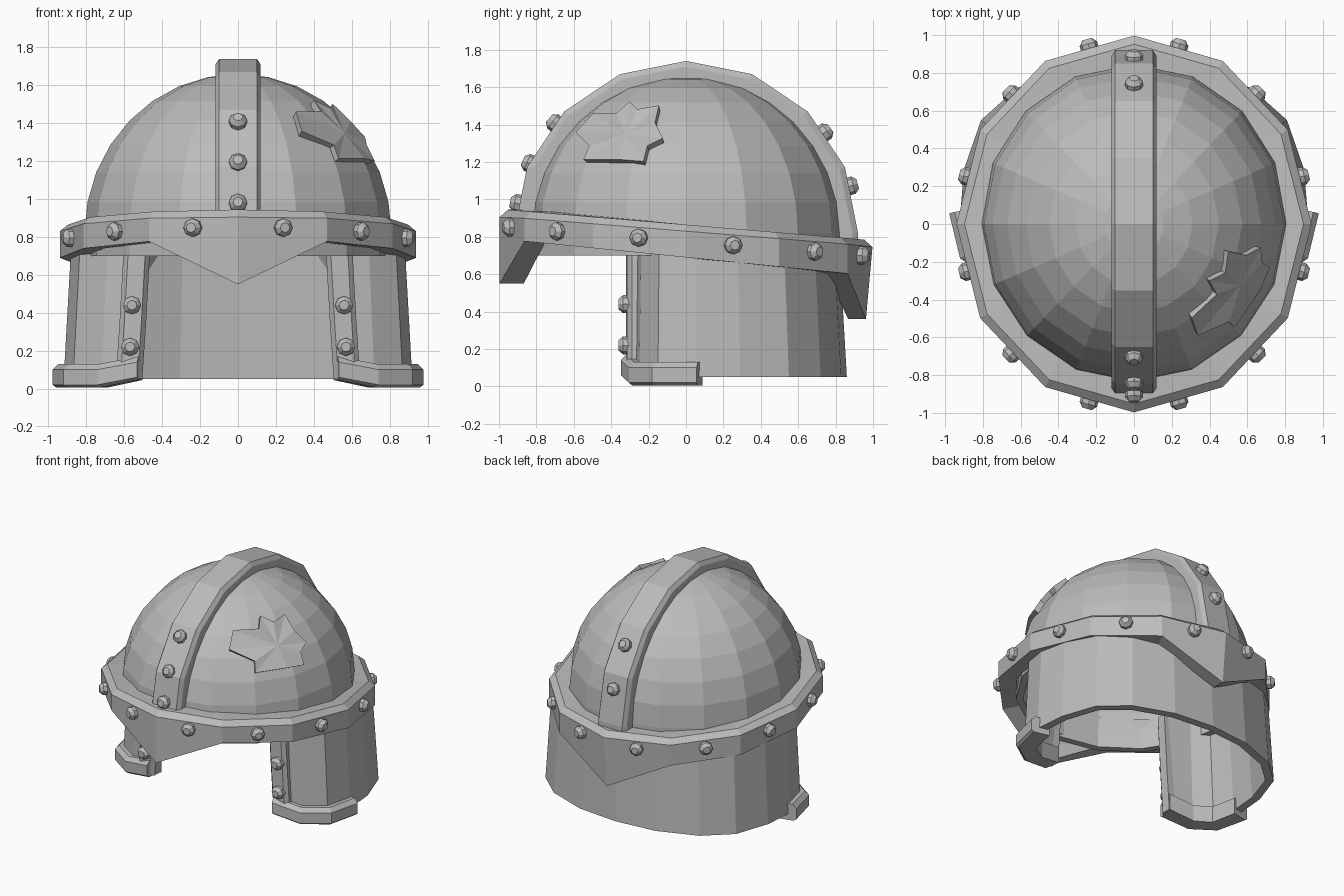
import bpy, bmesh
from math import sin, cos, radians, sqrt
from mathutils import Vector

if "Cube" in bpy.data.objects:
    bpy.data.objects.remove(bpy.data.objects["Cube"])

steel = bpy.data.materials.new("steel grey")
steel.use_nodes = True
steel.diffuse_color = (0.5, 0.5, 0.5, 1)
steel.node_tree.nodes["Principled BSDF"].inputs["Base Color"].default_value = (0.5, 0.5, 0.5, 1)


def loft(bm, sections, ring=False):
    """Bridge equal closed cross-sections; cap the ends unless they form a ring."""
    rows = [[bm.verts.new(p) for p in s] for s in sections]
    n = len(rows[0])
    for i in range(len(rows) if ring else len(rows) - 1):
        a, b = rows[i], rows[(i + 1) % len(rows)]
        for j in range(n):
            bm.faces.new((a[j], a[(j + 1) % n], b[(j + 1) % n], b[j]))
    if not ring:
        bm.faces.new(rows[0][::-1])
        bm.faces.new(rows[-1])


def finish(name, bm, mirror=False):
    bmesh.ops.recalc_face_normals(bm, faces=bm.faces)
    mesh = bpy.data.meshes.new(name)
    bm.to_mesh(mesh)
    bm.free()
    mesh.materials.append(steel)
    obj = bpy.data.objects.new(name, mesh)
    bpy.context.collection.objects.link(obj)
    if mirror:
        mod = obj.modifiers.new("mirror", 'MIRROR')
        mod.use_mirror_merge = False
    return obj


def rivet(bm, pos, direction):
    q = Vector(direction).to_track_quat('Z', 'Y')
    loft(bm, [[Vector(pos) + q @ Vector((r * cos(radians(45 * k)), r * sin(radians(45 * k)), h))
               for k in range(8)] for r, h in ((.048, -.02), (.048, .025), (.026, .05))])


def normals(path):
    """Right-hand plan normals of a polyline."""
    out = []
    for i in range(len(path)):
        a, b = path[max(i - 1, 0)], path[min(i + 1, len(path) - 1)]
        dx, dy = b[0] - a[0], b[1] - a[1]
        d = sqrt(dx * dx + dy * dy)
        out.append((dy / d, -dx / d))
    return out


CENTRE, RX, RY, RZ = 0.82, 0.81, 0.845, 0.84

# Dome: faceted hollow hemisphere
bm = bmesh.new()
levels = [(1, -.12)] + [(cos(radians(11.25 * k)), RZ * sin(radians(11.25 * k))) for k in range(8)]
rows = [[bm.verts.new((RX * r * sin(radians(22.5 * k)), RY * r * cos(radians(22.5 * k)), CENTRE + z))
         for k in range(16)] for r, z in levels]
for a, b in zip(rows, rows[1:]):
    for k in range(16):
        bm.faces.new((a[k], a[(k + 1) % 16], b[(k + 1) % 16], b[k]))
top = bm.verts.new((0, 0, CENTRE + RZ))
for k in range(16):
    bm.faces.new((rows[-1][k], rows[-1][(k + 1) % 16], top))
dome = finish("dome", bm)
shell = dome.modifiers.new("shell", 'SOLIDIFY')
shell.thickness = 0.05
shell.offset = -1

# Crest strap running front to back over the dome
bm = bmesh.new()
profile = ((-.12, .79), (-.12, .89), (-.10, .92), (.10, .92), (.12, .89), (.12, .79))
stations = [(0, -.1)] + [(22.5 * k, 0) for k in range(9)] + [(180, -.1)]
loft(bm, [[(x, -r * cos(radians(a)), CENTRE + dz + r * sin(radians(a))) for x, r in profile]
          for a, dz in stations])
finish("crest_strap", bm)

bm = bmesh.new()
for a in (10, 24, 40, 144, 164):
    d = Vector((0, -cos(radians(a)), sin(radians(a))))
    rivet(bm, d * .905 + Vector((0, 0, CENTRE)), d)
finish("crest_rivets", bm)

# Tilted brow band, twelve sided, with a point at front and back
BX, BY = 0.94, 0.997
sections = []
for k in range(12):
    s, c = sin(radians(30 * k)), cos(radians(30 * k))
    y = BY * c
    zt, zb, low = .865 - .08 * y, .69 - .1 * y, 1.0
    if k == 0:
        zb, low = .36, .965
    elif k == 6:
        zb = .55
    sections.append([(BX * s * f, y * f, z) for f, z in
                     ((low, zb), (1, zt - .035 if k % 6 else zt - .04), (.955, zt),
                      (.80, zt), (.87, zb + .12 if k % 6 == 0 else zb), (.87, zb))])
bm = bmesh.new()
loft(bm, sections, ring=True)
finish("brow_band", bm)

bm = bmesh.new()
for k in range(12):
    a, b = radians(30 * k), radians(30 * k + 30)
    x, y = BX * (sin(a) + sin(b)) / 2, BY * (cos(a) + cos(b)) / 2
    rivet(bm, (x, y, .775 - .08 * y), (x / BX ** 2, y / BY ** 2, 0))
finish("band_rivets", bm)

# Neck guard with cheek plates, one continuous curved wall
half = [(.52, -.29), (.72, -.25), (.87, -.15), (.92, .05), (.9, .29), (.81, .55), (.62, .72), (.32, .83)]
plan = half + [(0, .86)] + [(-x, y) for x, y in reversed(half)]
sections = []
for (x, y), (nx, ny) in zip(plan, normals(plan)):
    ix, iy = x - .06 * nx, y - .06 * ny
    zt, f = .79 - .08 * y, .955
    sections.append([(x, y, .05), (x * f, y * f, zt), (ix * f, iy * f, zt), (ix, iy, .05)])
bm = bmesh.new()
loft(bm, sections)
finish("neck_and_cheek_guard", bm)

# Chamfered trim along the bottom of each cheek
path = [(.52, -.29), (.72, -.25), (.87, -.15), (.92, .07)]
sections = []
for (x, y), (nx, ny), lift in zip(path, normals(path), (.04, 0, 0, 0)):
    sections.append([(x + o * nx, y + o * ny, z + lift) for o, z in
                     ((-.08, .005), (.04, .005), (.06, .02), (.06, .10), (.03, .13), (-.08, .13))])
bm = bmesh.new()
loft(bm, sections)
finish("cheek_bottom_trim", bm, mirror=True)

# Chamfered trim up the front edge of each cheek
outline = ((.46, -.22), (.46, -.29), (.485, -.32), (.575, -.315), (.60, -.29), (.60, -.22))
bm = bmesh.new()
loft(bm, [[(x + dx, y, z) for x, y in outline] for dx, z in ((.045, .05), (.025, .35), (0, .80))])
finish("cheek_front_trim", bm, mirror=True)

bm = bmesh.new()
for x, z in ((.57, .22), (.56, .44)):
    rivet(bm, (x, -.312, z), (0, -1, 0))
finish("cheek_rivets", bm, mirror=True)

# Ragged star-shaped repair patch on the left of the dome
star = [(-.57, 1.34), (-.48, 1.44), (-.36, 1.44), (-.29, 1.50), (-.25, 1.46), (-.14, 1.48), (-.16, 1.39),
        (-.12, 1.31), (-.20, 1.27), (-.22, 1.19), (-.34, 1.20), (-.53, 1.20), (-.50, 1.27)]


def on_dome(y, z, f):
    x = RX * sqrt(max(0, 1 - (y / RY) ** 2 - ((z - CENTRE) / RZ) ** 2))
    return Vector((x * f, y * f, CENTRE + (z - CENTRE) * f))


bm = bmesh.new()
hub = bm.verts.new(on_dome(-.32, 1.34, 1.012))
rim = [bm.verts.new(on_dome(y, z, 1.035)) for y, z in star]
base = [bm.verts.new(on_dome(y, z, .97)) for y, z in star]
for i in range(len(star)):
    j = (i + 1) % len(star)
    bm.faces.new((hub, rim[i], rim[j]))
    bm.faces.new((rim[i], base[i], base[j], rim[j]))
bm.faces.new(base)
finish("repair_patch", bm)
